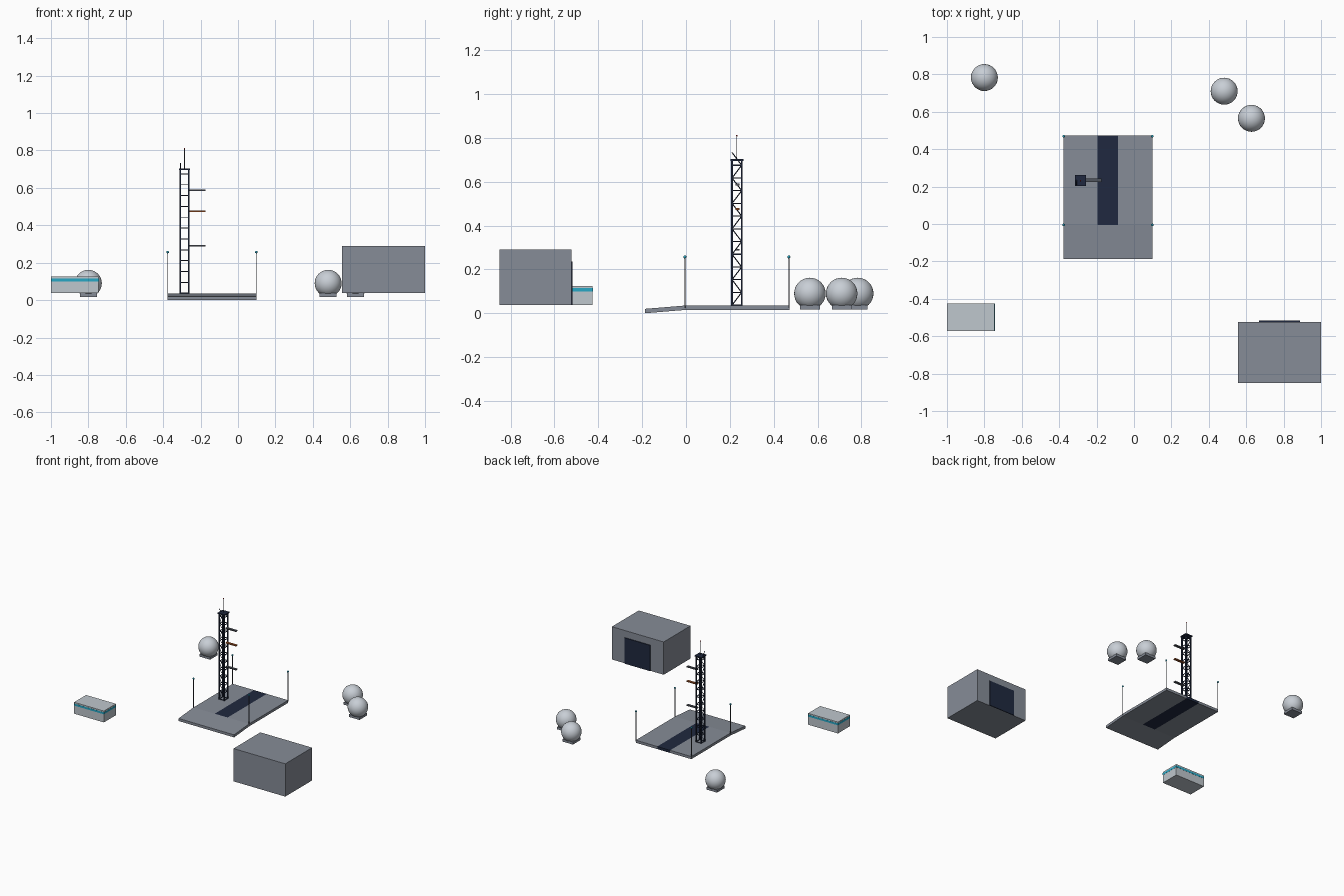
import bpy
import bmesh
from mathutils import Vector

if "Cube" in bpy.data.objects:
    bpy.data.objects.remove(bpy.data.objects["Cube"])


def material(name, r, g, b):
    m = bpy.data.materials.new(name)
    m.use_nodes = True
    m.diffuse_color = (r, g, b, 1)
    m.node_tree.nodes["Principled BSDF"].inputs["Base Color"].default_value = (r, g, b, 1)
    return m


concrete = material("concrete grey", 0.24, 0.265, 0.31)
navy = material("dark navy", 0.014, 0.022, 0.05)
pale = material("pale panel", 0.52, 0.57, 0.61)
tank_white = material("tank white", 0.58, 0.62, 0.67)
teal = material("teal light", 0.02, 0.39, 0.56)
steel = material("steel grey", 0.08, 0.09, 0.11)
orange = material("burnt orange", 0.36, 0.09, 0.02)
red = material("beacon red", 0.6, 0.03, 0.03)


def finish(name, bm, mat):
    mesh = bpy.data.meshes.new(name)
    bm.to_mesh(mesh)
    bm.free()
    mesh.materials.append(mat)
    ob = bpy.data.objects.new(name, mesh)
    bpy.context.collection.objects.link(ob)
    return ob


def box(name, mat, x, y, z):
    """Box from its (low, high) range on each axis."""
    bm = bmesh.new()
    bmesh.ops.create_cube(bm, size=1)
    for v in bm.verts:
        v.co = Vector([(r[0] + r[1]) / 2 + c * (r[1] - r[0]) for r, c in zip((x, y, z), v.co)])
    return finish(name, bm, mat)


def around(c, size):
    return (c - size / 2, c + size / 2)


def rod(name, mat, a, b, radius, sides=6):
    a, b = Vector(a), Vector(b)
    bm = bmesh.new()
    bmesh.ops.create_cone(bm, cap_ends=True, segments=sides, radius1=radius,
                          radius2=radius, depth=(b - a).length)
    turn = (b - a).to_track_quat("Z", "Y")
    for v in bm.verts:
        v.co = turn @ v.co + (a + b) / 2
    return finish(name, bm, mat)


def ball(name, mat, centre, radius, segs=32):
    bm = bmesh.new()
    bmesh.ops.create_uvsphere(bm, u_segments=segs, v_segments=segs // 2, radius=radius)
    bmesh.ops.translate(bm, vec=centre, verts=bm.verts)
    for f in bm.faces:
        f.smooth = True
    return finish(name, bm, mat)


# Launch pad: two slabs with a dark trench between, and a sloping ramp
LEFT, RIGHT, FRONT, BACK, DECK = -0.376, 0.098, -0.005, 0.472, 0.035
pad_z = (0.015, DECK)
box("pad_slab_right", concrete, (LEFT, -0.195), (FRONT, BACK), pad_z)
box("pad_slab_left", concrete, (-0.085, RIGHT), (FRONT, BACK), pad_z)
box("flame_trench", navy, (-0.195, -0.085), (FRONT, BACK), pad_z)
ramp = box("ramp", concrete, (LEFT, RIGHT), (-0.188, FRONT), pad_z)
for v in ramp.data.vertices:
    if v.co.y < -0.1:
        v.co.z -= 0.015

# Corner light poles
for x in (LEFT, RIGHT):
    for y in (FRONT, BACK - 0.003):
        rod("light_pole", steel, (x, y, DECK - 0.01), (x, y, 0.255), 0.0025)
        ball("pole_lamp", teal, (x, y, 0.257), 0.007, 12)

# Lattice tower
TX, TY, HALF, TOP = -0.286, 0.232, 0.022, 0.695
for sx in (-1, 1):
    for sy in (-1, 1):
        box("tower_leg", navy, around(TX + sx * HALF, 0.008),
            around(TY + sy * HALF, 0.008), (DECK, TOP))
BAY = 0.058
for i in range(12):
    z = 0.037 + i * BAY
    for s in (-1, 1):
        box("tower_rung_x", navy, around(TX, 2 * HALF), around(TY + s * HALF, 0.004), around(z, 0.005))
        box("tower_rung_y", navy, around(TX + s * HALF, 0.004), around(TY, 2 * HALF), around(z, 0.005))
    side = HALF if i % 2 else -HALF
    rod("tower_brace", navy, (TX - HALF, TY + side, z), (TX - HALF, TY - side, z + BAY), 0.0025)
box("tower_cap", navy, around(TX, 0.06), around(TY, 0.06), (TOP, 0.703))

# Mast and beacon
rod("mast", steel, (TX, TY, 0.70), (TX, TY, 0.808), 0.0016)
ball("mast_beacon", red, (TX, TY, 0.81), 0.004, 12)

# Service arms
for z, mat in ((0.29, steel), (0.475, orange), (0.587, steel)):
    box("service_arm", mat, (TX + HALF, -0.175), around(TY + 0.002, 0.018), around(z, 0.008))

# Spherical tanks on square footings
for x, y in ((-0.80, 0.783), (0.482, 0.71), (0.628, 0.565)):
    ball("storage_tank", tank_white, (x, y, 0.09), 0.072)
    box("tank_footing", concrete, around(x, 0.09), around(y, 0.09), (0.018, 0.037))

# Hangar with its rear door
box("hangar", concrete, (0.557, 0.999), (-0.85, -0.523), (0.037, 0.29))
box("hangar_door", navy, (0.668, 0.888), (-0.524, -0.517), (0.037, 0.236))

# Control building with a window band
box("control_building", pale, (-0.999, -0.745), (-0.572, -0.426), (0.037, 0.125))
box("window_band", teal, (-1.0, -0.744), (-0.573, -0.425), (0.1, 0.115))
